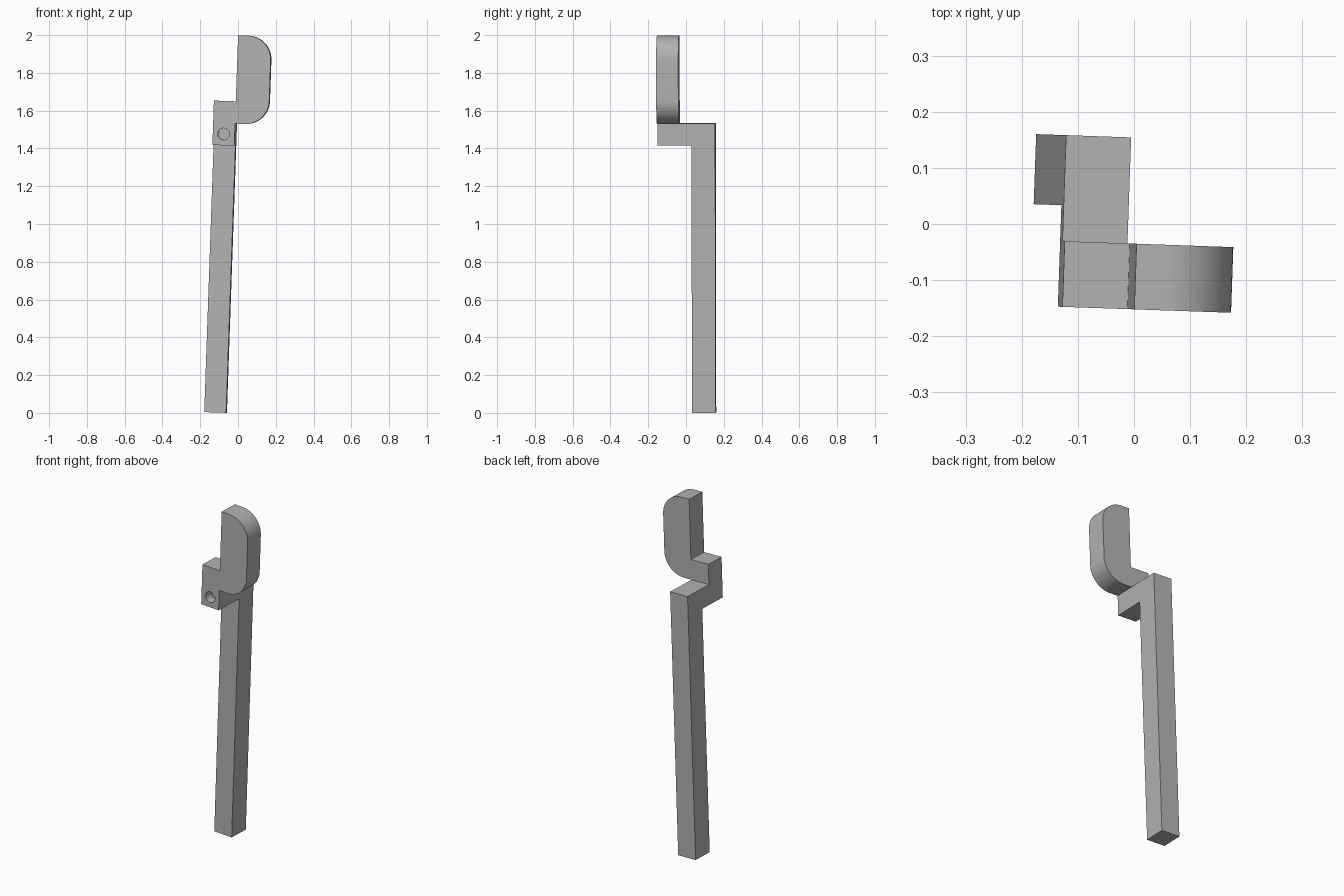
import bpy, bmesh, math
from mathutils import Matrix, Vector

cube = bpy.data.objects.get("Cube")
if cube:
    bpy.data.objects.remove(cube, do_unlink=True)

grey = bpy.data.materials.new("plain grey")
grey.use_nodes = True
colour = (0.45, 0.45, 0.45, 1)
grey.diffuse_color = colour
grey.node_tree.nodes["Principled BSDF"].inputs["Base Color"].default_value = colour

# The whole piece leans and turns slightly
LEAN = (Matrix.Translation((0, 0, -0.002))
        @ Matrix.Rotation(math.radians(-2), 4, 'Z')
        @ Matrix.Rotation(math.radians(2), 4, 'Y'))

LEFT, RIGHT, TIP = -0.18, -0.064, 0.113       # shared x limits
FRONT, MID, BACK = -0.152, -0.035, 0.154      # shared y limits
LOW, SHELF, STEP, TOP = 1.415, 1.532, 1.65, 2.0


def prism(name, points, offset):
    """Extrude a closed outline of 3D points along an offset."""
    bm = bmesh.new()
    face = bm.faces.new([bm.verts.new(p) for p in points])
    ext = bmesh.ops.extrude_face_region(bm, geom=[face])
    moved = [v for v in ext["geom"] if isinstance(v, bmesh.types.BMVert)]
    bmesh.ops.translate(bm, verts=moved, vec=Vector(offset))
    bmesh.ops.recalc_face_normals(bm, faces=bm.faces)
    mesh = bpy.data.meshes.new(name)
    bm.to_mesh(mesh)
    bm.free()
    mesh.materials.append(grey)
    ob = bpy.data.objects.new(name, mesh)
    bpy.context.collection.objects.link(ob)
    ob.matrix_world = LEAN
    return ob


def arc(cx, cz, r, start, sweep, n=16):
    return [(cx + r * math.cos(math.radians(start + sweep * i / n)),
             cz + r * math.sin(math.radians(start + sweep * i / n)))
            for i in range(n + 1)]


# Post with its forward arm
side = [(BACK, 0), (BACK, SHELF), (MID, SHELF), (MID, LOW), (0.029, LOW), (0.029, 0)]
prism("post_and_arm", [(LEFT, y, z) for y, z in side], (RIGHT - LEFT, 0, 0))

# Block with the rounded paddle
R = 0.125
outline = [(LEFT, LOW), (RIGHT, LOW), (RIGHT, SHELF)]
outline += arc(TIP - R, SHELF + R, R, -90, 90)
outline += arc(TIP - R, TOP - R, R, 0, 90)
outline += [(RIGHT, TOP), (RIGHT, STEP), (LEFT, STEP)]
paddle = prism("block_and_paddle", [(x, FRONT, z) for x, z in outline], (0, MID - FRONT, 0))

# Shallow round hole in the block
ring = arc(-0.122, 1.475, 0.031, 0, 360, 32)[:-1]
cutter = prism("hole_cutter", [(x, FRONT - 0.05, z) for x, z in ring], (0, 0.1, 0))
cutter.hide_render = True
cutter.hide_viewport = True
cut = paddle.modifiers.new("hole", 'BOOLEAN')
cut.object = cutter
cut.operation = 'DIFFERENCE'
cut.solver = 'EXACT'

# Apply the cut, drop the cutter and smooth the curves
bpy.context.view_layer.update()
graph = bpy.context.evaluated_depsgraph_get()
mesh = bpy.data.meshes.new_from_object(paddle.evaluated_get(graph))
paddle.modifiers.clear()
paddle.data = mesh
bpy.data.objects.remove(cutter, do_unlink=True)
bpy.ops.object.select_all(action='DESELECT')
paddle.select_set(True)
bpy.context.view_layer.objects.active = paddle
bpy.ops.object.shade_smooth_by_angle(angle=math.radians(30))
